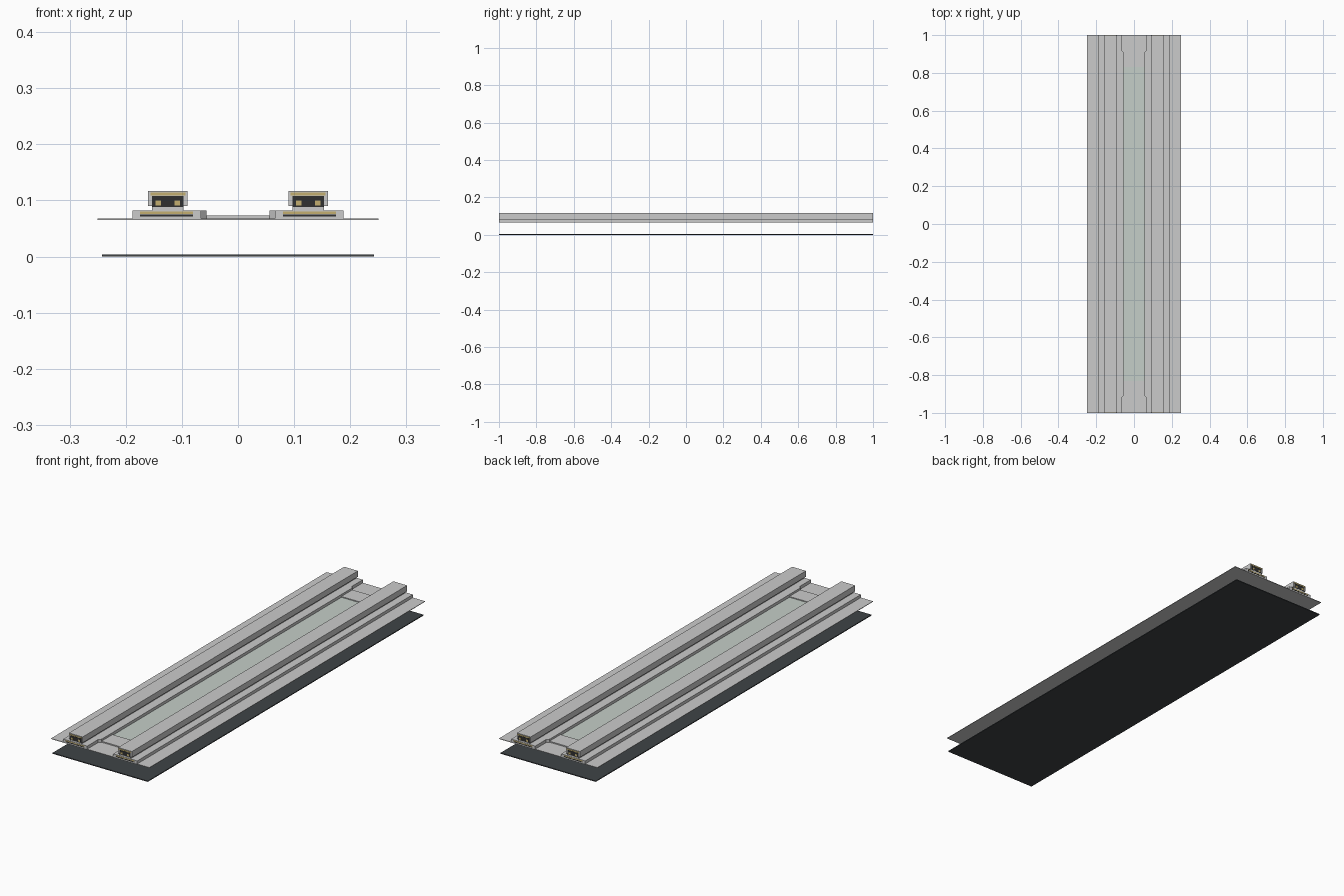
import bpy, bmesh

if "Cube" in bpy.data.objects:
    bpy.data.objects.remove(bpy.data.objects["Cube"])


def material(name, rgb):
    m = bpy.data.materials.new(name)
    m.diffuse_color = (*rgb, 1)
    m.use_nodes = True
    m.node_tree.nodes["Principled BSDF"].inputs["Base Color"].default_value = m.diffuse_color
    return m


dark = material("dark_bed", (0.05, 0.057, 0.062))
pale_green = material("pale_green", (0.56, 0.62, 0.58))
black = material("black", (0.03, 0.03, 0.03))
gold = material("gold", (0.55, 0.43, 0.16))


def prism(name, pts, axis, lo, hi, mat=None):
    """Extrude a closed outline along y (outline in xz) or z (outline in xy)."""
    bm = bmesh.new()
    place = (lambda p: (p[0], lo, p[1])) if axis == "y" else (lambda p: (p[0], p[1], lo))
    face = bm.faces.new([bm.verts.new(place(p)) for p in pts])
    ext = bmesh.ops.extrude_face_region(bm, geom=[face])
    d = hi - lo
    bmesh.ops.translate(bm, vec=(0, d, 0) if axis == "y" else (0, 0, d),
                        verts=[v for v in ext["geom"] if isinstance(v, bmesh.types.BMVert)])
    bmesh.ops.recalc_face_normals(bm, faces=bm.faces)
    me = bpy.data.meshes.new(name)
    bm.to_mesh(me)
    bm.free()
    ob = bpy.data.objects.new(name, me)
    bpy.context.collection.objects.link(ob)
    if mat:
        me.materials.append(mat)
    return ob


def box(name, x0, x1, y0, y1, z0, z1, mat=None):
    return prism(name, [(x0, y0), (x1, y0), (x1, y1), (x0, y1)], "z", z0, z1, mat)


# Thin lower bed and upper deck plate
box("lower_bed", -0.242, 0.242, -1, 1, 0, 0.004, dark)
box("deck_plate", -0.25, 0.25, -1, 1, 0.0655, 0.068)

# Pale panel between the rails, closed off by a low crossbar at each end
box("centre_panel", -0.056, 0.056, -0.83, 0.83, 0.068, 0.069, pale_green)
for s, end in ((-1, "front"), (1, "back")):
    y0, y1 = sorted((s * 0.83, s * 0.91))
    box(end + "_crossbar", -0.06, 0.06, y0, y1, 0.068, 0.073)

for s, side in ((-1, "left"), (1, "right")):
    # Wide rail foot, notched on its inner edge near both ends
    foot = [(0.188, -1), (0.188, 1), (0.066, 1), (0.066, 0.92), (0.056, 0.91),
            (0.056, -0.91), (0.066, -0.92), (0.066, -1)]
    prism(side + "_rail_foot", [(s * x, y) for x, y in foot], "z", 0.068, 0.082)
    # Rail with narrow neck and wider head
    rail = [(0.097, 0.082), (0.153, 0.082), (0.153, 0.09), (0.16, 0.09),
            (0.16, 0.117), (0.09, 0.117), (0.09, 0.09), (0.097, 0.09)]
    prism(side + "_rail", [(s * x, z) for x, z in rail], "y", -0.9985, 0.9985)
    # Dark end inlays with gold contacts
    for e, end in ((-1, "front"), (1, "back")):
        def inlay(part, x0, x1, z0, z1, depth, mat):
            xa, xb = sorted((s * x0, s * x1))
            ya, yb = sorted((e * 0.998, e * depth))
            box(f"{side}_{end}_{part}", xa, xb, ya, yb, z0, z1, mat)
        inlay("head_inlay", 0.097, 0.153, 0.088, 0.108, 0.9995, black)
        inlay("upper_contact", 0.094, 0.156, 0.109, 0.114, 1.0, gold)
        for i, x in enumerate((0.103, 0.137)):
            inlay(f"contact_{i}", x, x + 0.01, 0.091, 0.1, 1.0, gold)
        inlay("foot_inlay", 0.08, 0.175, 0.071, 0.075, 1.0005, black)
        inlay("foot_contact", 0.08, 0.175, 0.076, 0.08, 1.0005, gold)
